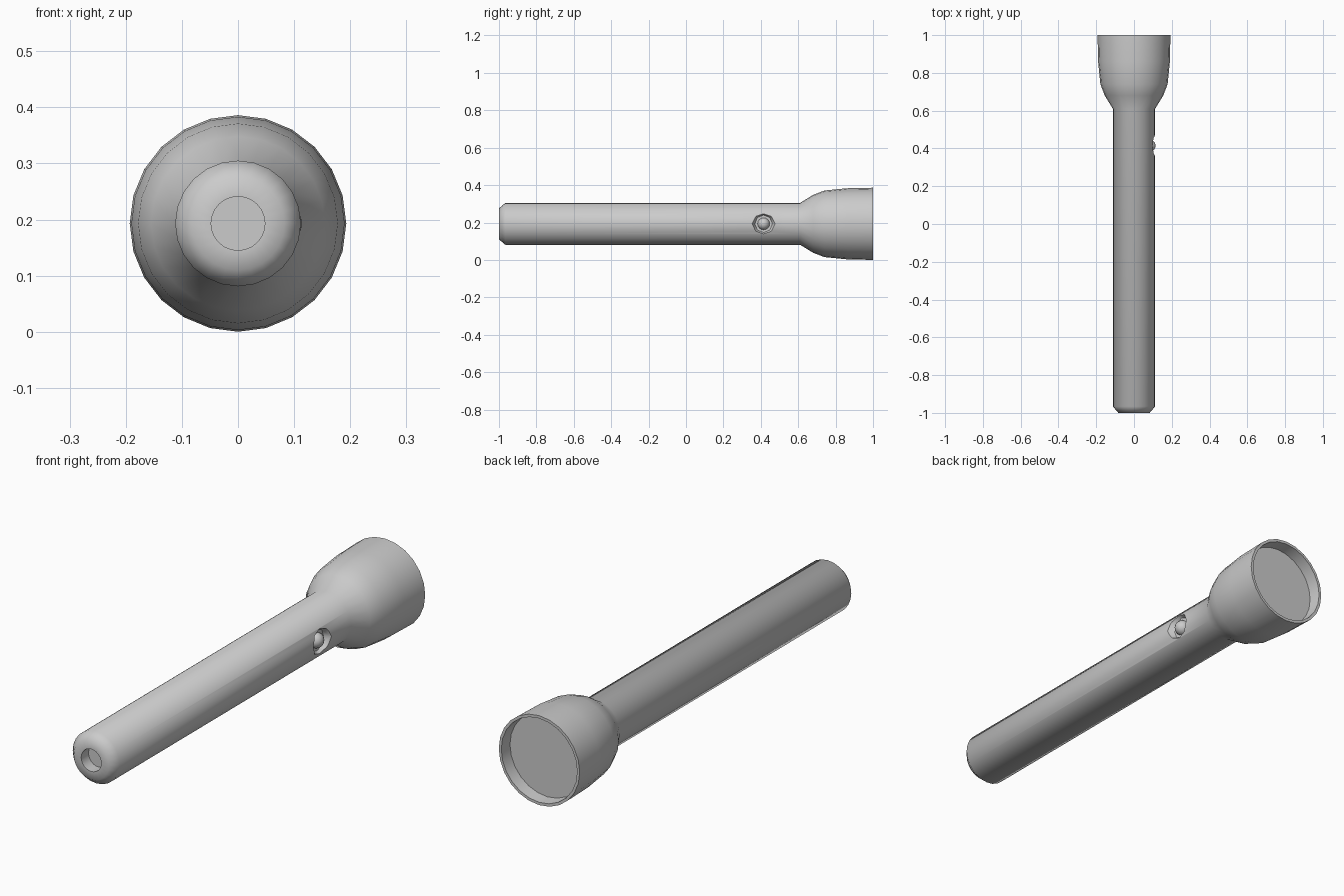
import bpy, bmesh, math
from mathutils import Matrix

if "Cube" in bpy.data.objects:
    bpy.data.objects.remove(bpy.data.objects["Cube"])

SIDES, AXIS_Z = 24, 0.193


def add_object(name, bm):
    bmesh.ops.recalc_face_normals(bm, faces=bm.faces)
    mesh = bpy.data.meshes.new(name)
    bm.to_mesh(mesh)
    bm.free()
    obj = bpy.data.objects.new(name, mesh)
    bpy.context.collection.objects.link(obj)
    return obj


def activate(obj):
    bpy.ops.object.select_all(action='DESELECT')
    obj.select_set(True)
    bpy.context.view_layer.objects.active = obj


def smooth(obj, degrees):
    activate(obj)
    bpy.ops.object.shade_smooth_by_angle(angle=math.radians(degrees))


def lathe(name, profile):
    """Turn (y, radius) points around the long axis and cap both ends."""
    bm = bmesh.new()
    rings = []
    for y, r in profile:
        angles = [2 * math.pi * i / SIDES for i in range(SIDES)]
        rings.append([bm.verts.new((r * math.sin(a), y, AXIS_Z + r * math.cos(a)))
                      for a in angles])
    for a, b in zip(rings, rings[1:]):
        for i in range(SIDES):
            j = (i + 1) % SIDES
            bm.faces.new((a[i], a[j], b[j], b[i]))
    bm.faces.new(rings[0])
    bm.faces.new(rings[-1])
    return add_object(name, bm)


# Casing: tail hole, rounded tail, barrel, flared head, rim and lens seat
LENS_Y, LENS_R = 0.945, 0.178
casing = lathe("casing", [
    (-0.95, 0.048), (-1.0, 0.048), (-1.0, 0.083), (-0.966, 0.112),
    (0.61, 0.112), (0.68, 0.155), (0.74, 0.178), (0.86, 0.190),
    (1.0, 0.193), (1.0, 0.181), (LENS_Y, LENS_R)])

# Switch recess: faceted funnel cut into the right side of the barrel
SWITCH_Y = 0.415
to_x = Matrix.Translation((0.11, SWITCH_Y, AXIS_Z)) @ Matrix.Rotation(math.pi / 2, 4, 'Y')
bm = bmesh.new()
bmesh.ops.create_cone(bm, cap_ends=True, segments=8, radius1=0.047,
                      radius2=0.074, depth=0.05, matrix=to_x)
cutter = add_object("switch_cutter", bm)
cutter.hide_render = True
mod = casing.modifiers.new("switch_recess", 'BOOLEAN')
mod.object, mod.operation, mod.solver = cutter, 'DIFFERENCE', 'EXACT'
activate(casing)
bpy.ops.object.modifier_apply(modifier=mod.name)
bpy.data.objects.remove(cutter)

# Open the seat so that the lens closes the head
bm = bmesh.new()
bm.from_mesh(casing.data)
seat = [f for f in bm.faces if all(abs(v.co.y - LENS_Y) < 1e-4 for v in f.verts)]
bmesh.ops.delete(bm, geom=seat, context='FACES')
bm.to_mesh(casing.data)
bm.free()
smooth(casing, 52)

# Lens
bm = bmesh.new()
bmesh.ops.create_circle(
    bm, cap_ends=True, segments=SIDES, radius=LENS_R,
    matrix=Matrix.Translation((0, LENS_Y, AXIS_Z)) @ Matrix.Rotation(-math.pi / 2, 4, 'X'))
add_object("lens", bm)

# Switch button: domed and sunk into the recess
bm = bmesh.new()
bmesh.ops.create_uvsphere(
    bm, u_segments=16, v_segments=10, radius=0.033,
    matrix=Matrix.Translation((0.081, SWITCH_Y, AXIS_Z)) @ Matrix.Rotation(math.pi / 2, 4, 'Y'))
smooth(add_object("switch_button", bm), 60)
